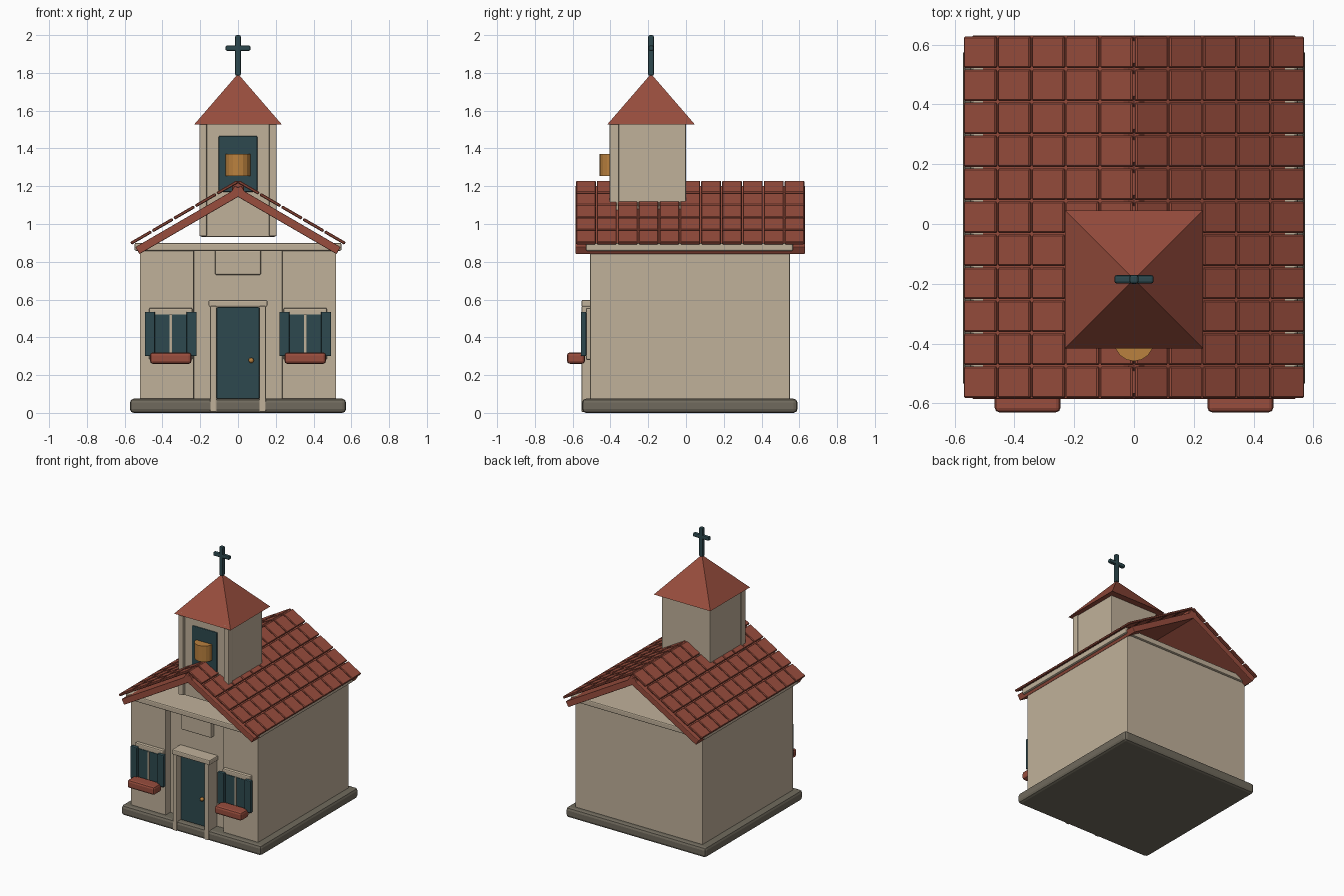
import bpy, bmesh, math
from mathutils import Matrix, Vector

if "Cube" in bpy.data.objects:
    bpy.data.objects.remove(bpy.data.objects["Cube"], do_unlink=True)


def material(name, rgb):
    """Flat colour given as sRGB 0-255, stored as linear."""
    lin = [((c / 255 + 0.055) / 1.055) ** 2.4 for c in rgb] + [1.0]
    m = bpy.data.materials.new(name)
    m.use_nodes = True
    m.diffuse_color = lin
    m.node_tree.nodes["Principled BSDF"].inputs["Base Color"].default_value = lin
    return m


PLASTER = material("plaster", (192, 177, 154))
TILE = material("terracotta", (152, 77, 61))
TEAL = material("dark_teal", (45, 73, 79))
STONE = material("grey_stone", (112, 106, 93))
BRASS = material("brass", (186, 129, 62))


def finish(name, bm, mat, bevel=0.0, segments=2):
    bmesh.ops.recalc_face_normals(bm, faces=bm.faces)
    mesh = bpy.data.meshes.new(name)
    bm.to_mesh(mesh)
    bm.free()
    mesh.materials.append(mat)
    ob = bpy.data.objects.new(name, mesh)
    bpy.context.collection.objects.link(ob)
    if bevel:
        mod = ob.modifiers.new("soft_edges", "BEVEL")
        mod.width = bevel
        mod.segments = segments
        mod.limit_method = "ANGLE"
    return ob


def add_box(bm, lo, hi, matrix=None):
    lo, hi = Vector(lo), Vector(hi)
    m = Matrix.Translation((lo + hi) / 2) @ Matrix.Diagonal((*(hi - lo), 1))
    bmesh.ops.create_cube(bm, size=1, matrix=(matrix or Matrix()) @ m)


def box(name, lo, hi, mat, bevel=0.005):
    bm = bmesh.new()
    add_box(bm, lo, hi)
    return finish(name, bm, mat, bevel)


def prism(name, outline, vector, mat, bevel=0.0):
    """Extrude a closed outline of 3D points along a vector."""
    bm = bmesh.new()
    face = bm.faces.new([bm.verts.new(p) for p in outline])
    new = bmesh.ops.extrude_face_region(bm, geom=[face])["geom"]
    bmesh.ops.translate(bm, vec=vector, verts=[v for v in new if isinstance(v, bmesh.types.BMVert)])
    return finish(name, bm, mat, bevel)


def cylinder(name, radius, depth, location, mat, sides=16, axis="Z", bevel=0.0):
    turn = {"X": Matrix.Rotation(math.pi / 2, 4, "Y"), "Y": Matrix.Rotation(math.pi / 2, 4, "X"), "Z": Matrix()}[axis]
    bm = bmesh.new()
    bmesh.ops.create_cone(bm, cap_ends=True, segments=sides, radius1=radius, radius2=radius,
                          depth=depth, matrix=Matrix.Translation(location) @ turn)
    return finish(name, bm, mat, bevel)


# Plinth and walls, with a recessed bay in the middle of the front
box("plinth", (-0.572, -0.55, 0), (0.572, 0.59, 0.075), STONE, 0.02)
FRONT, RECESS, BACK = -0.507, -0.455, 0.55
plan = [(-0.52, FRONT), (-0.235, FRONT), (-0.235, RECESS), (0.235, RECESS),
        (0.235, FRONT), (0.52, FRONT), (0.52, BACK), (-0.52, BACK)]
prism("walls", [(x, y, 0.07) for x, y in plan], (0, 0, 0.8), PLASTER, 0.004)
box("cornice", (-0.548, -0.53, 0.858), (0.548, 0.567, 0.9), PLASTER, 0.008)
box("plaque", (-0.122, -0.49, 0.73), (0.122, -0.44, 0.862), PLASTER, 0.008)

# Door and its surround
box("door", (-0.113, -0.51, 0.075), (0.113, -0.45, 0.56), TEAL, 0.005)
box("door_lintel", (-0.155, -0.553, 0.562), (0.155, -0.45, 0.598), PLASTER, 0.007)
for side, label in ((1, "left"), (-1, "right")):
    xs = sorted((side * 0.113, side * 0.147))
    box(f"door_jamb_{label}", (xs[0], -0.553, 0.005), (xs[1], -0.45, 0.566), PLASTER, 0.005)
bm = bmesh.new()
bmesh.ops.create_uvsphere(bm, u_segments=12, v_segments=8, radius=0.014,
                          matrix=Matrix.Translation((0.07, -0.52, 0.278)))
knob = finish("door_knob", bm, BRASS)
knob.data.shade_smooth()

# Windows with shutters and planters
for side, label in ((1, "left"), (-1, "right")):
    c = side * 0.356
    box(f"window_frame_{label}", (c - 0.115, -0.53, 0.28), (c + 0.115, -0.49, 0.556), PLASTER, 0.008)
    box(f"window_glass_{label}", (c - 0.095, -0.534, 0.3), (c + 0.095, -0.526, 0.522), TEAL, 0)
    box(f"window_bar_{label}", (c - 0.006, -0.541, 0.3), (c + 0.006, -0.53, 0.522), PLASTER, 0.002)
    for k, edge in ((-1, "west"), (1, "east")):
        s = c + k * 0.11
        box(f"shutter_{label}_{edge}", (s - 0.027, -0.557, 0.3), (s + 0.027, -0.528, 0.535), TEAL, 0.006)
    box(f"planter_{label}", (c - 0.11, -0.63, 0.26), (c + 0.11, -0.535, 0.32), TILE, 0.015)

# Open-gabled roof: two sloping slabs with separate tiles floating above
ANGLE = math.atan(0.58)
Y0, Y1 = -0.585, 0.63
ROWS, COLUMNS = 11, 5
PITCH_Y = (Y1 - Y0) / ROWS
PITCH_S = 0.57 / math.cos(ANGLE) / COLUMNS
for side, label in ((1, "left"), (-1, "right")):
    slope = Matrix.Rotation(side * ANGLE, 4, "Y")
    slab = bmesh.new()
    length = 0.628
    xs = sorted((-side * 0.02, side * length))
    add_box(slab, (xs[0], Y0, -0.043), (xs[1], Y1, 0), Matrix.Translation((0, 0, 1.193)) @ slope)
    finish(f"roof_slab_{label}", slab, TILE, 0.004)
    tiles = bmesh.new()
    lift = Matrix.Translation((0, 0, 1.226)) @ slope
    for i in range(COLUMNS):
        for j in range(ROWS):
            xs = sorted((side * (i * PITCH_S + 0.004), side * ((i + 1) * PITCH_S - 0.004)))
            y = Y0 + j * PITCH_Y
            add_box(tiles, (xs[0], y + 0.003, -0.008), (xs[1], y + PITCH_Y - 0.003, 0.008), lift)
    finish(f"roof_tiles_{label}", tiles, TILE, 0.004, 1)
for j in range(ROWS):
    cylinder(f"ridge_tile_{j + 1}", 0.036, 0.078, (0, Y0 + (j + 0.5) * PITCH_Y, 1.193), TILE, 6, "Y", 0.004)

# Bell tower
TY = -0.185
box("tower", (-0.198, -0.385, 0.932), (0.198, 0.0, 1.53), PLASTER, 0.005)
for side, label in ((1, "left"), (-1, "right")):
    xs = sorted((side * 0.165, side * 0.205))
    box(f"tower_pilaster_{label}", (xs[0], -0.405, 0.935), (xs[1], -0.355, 1.545), PLASTER, 0.006)
box("belfry_opening", (-0.102, -0.395, 1.17), (0.102, -0.37, 1.466), TEAL, 0.006)
cylinder("bell", 0.066, 0.117, (0, -0.393, 1.313), BRASS, 16)

# Pyramid roof and cross
bm = bmesh.new()
bmesh.ops.create_cone(bm, cap_ends=True, segments=4, radius1=0.231 * math.sqrt(2), radius2=0, depth=0.267,
                      matrix=Matrix.Translation((0, TY, 1.6615)) @ Matrix.Rotation(math.pi / 4, 4, "Z"))
finish("tower_roof", bm, TILE)
box("cross_upright", (-0.015, TY - 0.015, 1.785), (0.015, TY + 0.015, 2.0), TEAL, 0.008)
box("cross_arm", (-0.066, TY - 0.014, 1.917), (0.066, TY + 0.014, 1.945), TEAL, 0.008)
